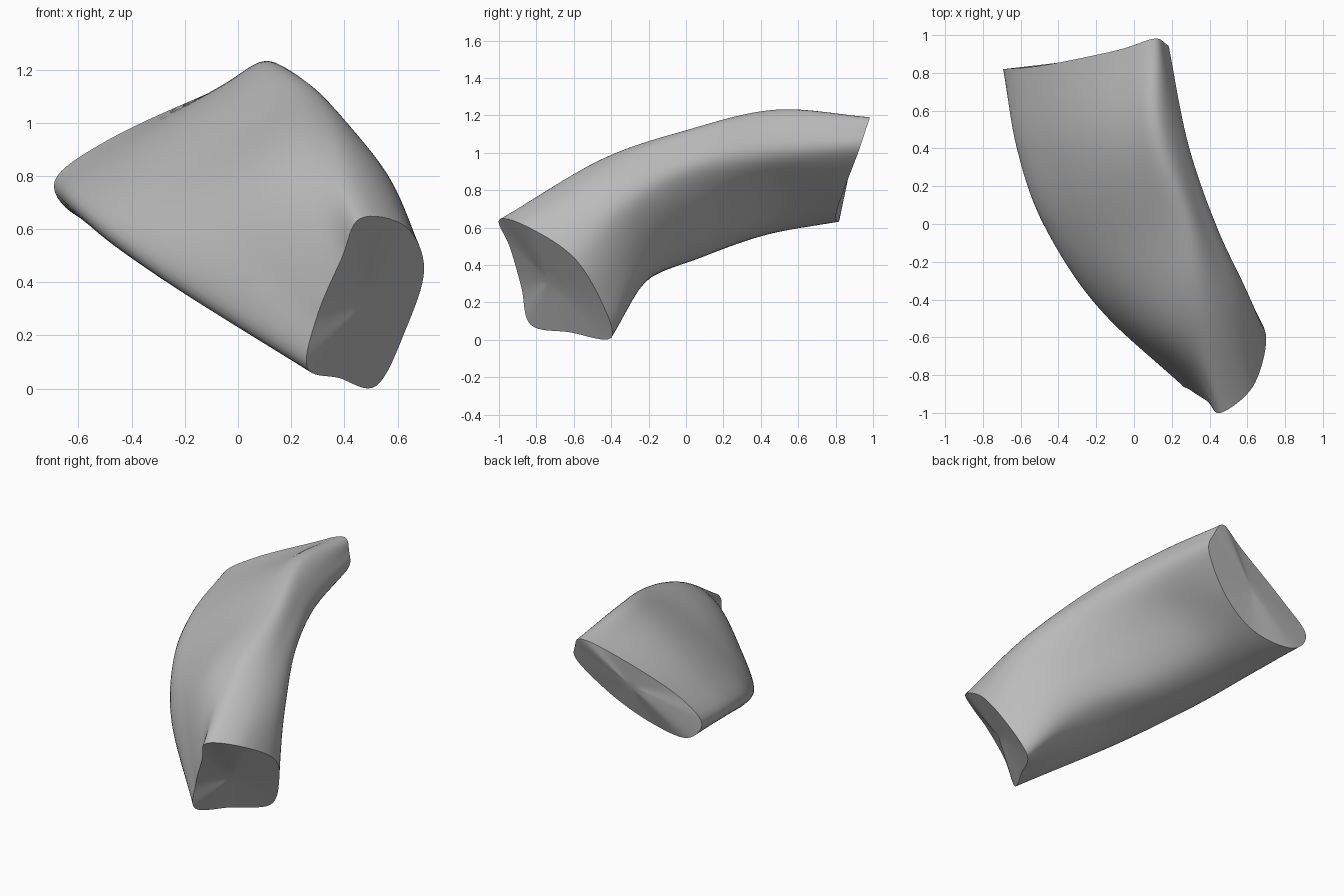
import bpy, bmesh, math
from mathutils import Vector

cube = bpy.data.objects.get("Cube")
if cube:
    bpy.data.objects.remove(cube, do_unlink=True)

# Lengthwise guide rails, listed in order around the cross-section
rails = {
    "top_ridge": [(.46, -1, .64), (.35, -.46, .96), (.27, 0, 1.12), (.12, .48, 1.23), (.1, .98, 1.19)],
    "upper_face": [(.39, -.94, .49), (.17, -.55, .84), (.07, -.03, 1.03), (-.05, .43, 1.13), (-.09, .92, 1.12)],
    "outer_face": [(.3, -.88, .28), (-.02, -.53, .62), (-.29, -.03, .77), (-.43, .4, .87), (-.48, .84, .94)],
    "left_ridge": [(.26, -.83, .08), (-.2, -.42, .38), (-.48, 0, .58), (-.62, .4, .7), (-.69, .82, .78)],
    "lower_left": [(.38, -.62, .04), (-.02, -.3, .3), (-.29, .04, .45), (-.46, .42, .57), (-.58, .82, .64)],
    "lower_right": [(.52, -.4, .01), (.27, -.19, .34), (.02, .1, .47), (-.17, .45, .6), (-.3, .8, .66)],
    "inner_face": [(.63, -.46, .22), (.45, -.2, .55), (.27, .1, .71), (.11, .46, .81), (-.04, .84, .79)],
    "right_ridge": [(.7, -.61, .45), (.59, -.34, .7), (.43, 0, .88), (.28, .42, .97), (.17, .92, 1)],
    "shoulder": [(.63, -.86, .61), (.52, -.42, .86), (.38, 0, 1.02), (.24, .46, 1.12), (.16, .96, 1.12)],
}


def spline(a, b, c, d, t):
    """Smooth curve from b to c, guided by a and d."""
    return b + (c - a) * (t / 2) + (a - b * 2.5 + c * 2 - d / 2) * t * t \
        + (b * 3 - a - c * 3 + d) * (t ** 3 / 2)


def smooth_path(points, steps, closed):
    n = len(points)
    pts = [Vector(p) for p in points]
    if closed:
        padded = [pts[-1]] + pts + pts[:2]
        spans = n
    else:
        padded = [pts[0] * 2 - pts[1]] + pts + [pts[-1] * 2 - pts[-2]]
        spans = n - 1
    path = [spline(*padded[i:i + 4], s / steps) for i in range(spans) for s in range(steps)]
    return path if closed else path + [pts[-1]]


# Loft the curved body through the rails
long_paths = [smooth_path(r, 12, False) for r in rails.values()]
sections = [smooth_path(ring, 8, True) for ring in zip(*long_paths)]

bm = bmesh.new()
rings = [[bm.verts.new(p) for p in section] for section in sections]
count = len(rings[0])


def bridge(first, second):
    for i in range(count):
        j = (i + 1) % count
        bm.faces.new((first[i], first[j], second[j], second[i]))


for first, second in zip(rings, rings[1:]):
    bridge(first, second)

# Close both cut ends with concentric rings
for ring in (rings[0], rings[-1]):
    centre = sum((v.co for v in ring), Vector()) / count
    outer = ring
    for scale in (.75, .5, .25):
        inner = [bm.verts.new(centre.lerp(v.co, scale)) for v in ring]
        bridge(outer, inner)
        outer = inner
    hub = bm.verts.new(centre)
    for i in range(count):
        bm.faces.new((outer[i], outer[(i + 1) % count], hub))

bmesh.ops.recalc_face_normals(bm, faces=bm.faces[:])
mesh = bpy.data.meshes.new("curved_block")
bm.to_mesh(mesh)
bm.free()

# Plain grey material
grey = bpy.data.materials.new("plain_grey")
grey.use_nodes = True
colour = (.5, .5, .5, 1)
grey.diffuse_color = colour
grey.node_tree.nodes["Principled BSDF"].inputs["Base Color"].default_value = colour
mesh.materials.append(grey)

body = bpy.data.objects.new("curved_block", mesh)
bpy.context.collection.objects.link(body)
bpy.context.view_layer.objects.active = body
body.select_set(True)
bpy.ops.object.shade_smooth_by_angle(angle=math.radians(40))
